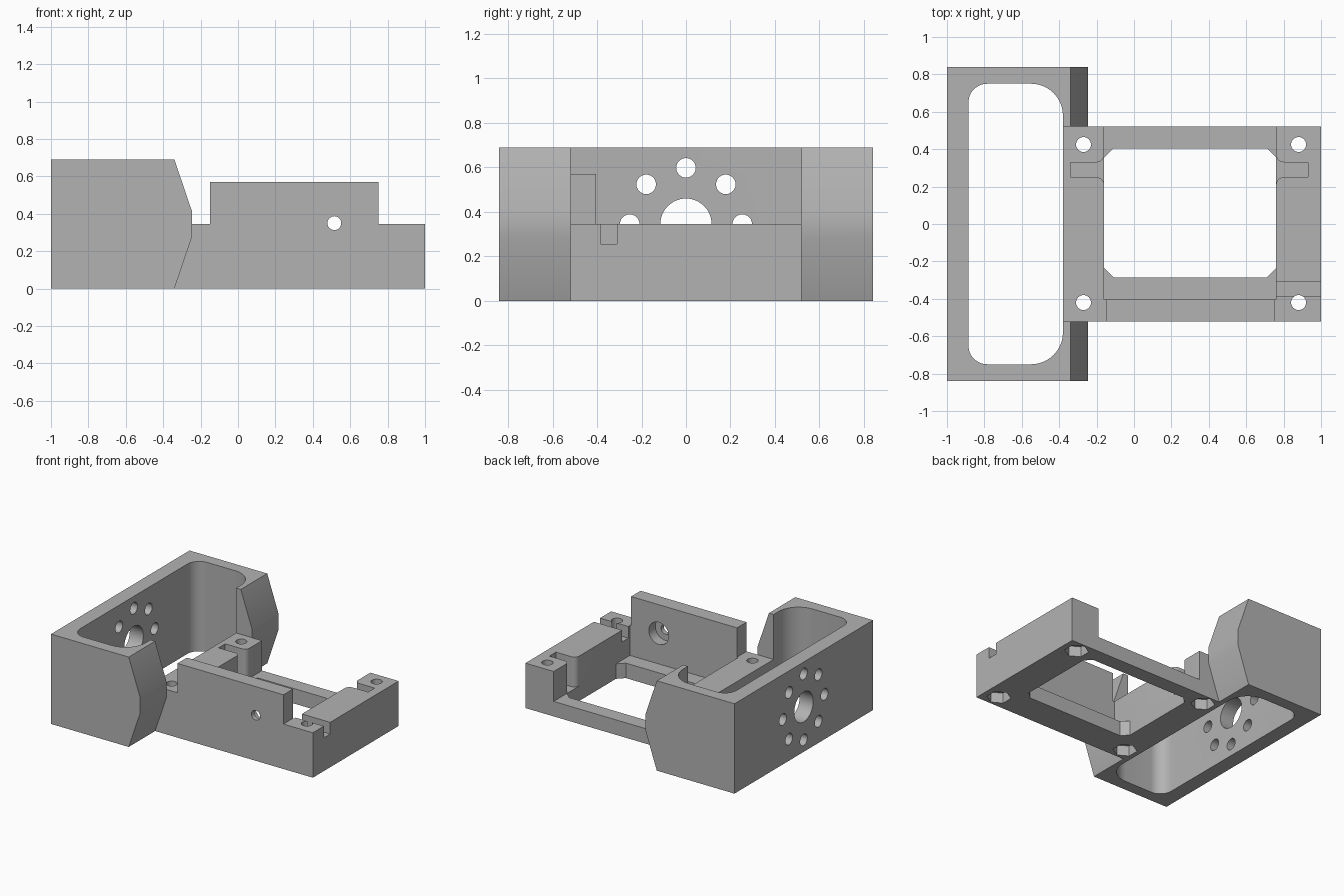
import bpy, bmesh, math
from mathutils import Vector

if "Cube" in bpy.data.objects:
    bpy.data.objects.remove(bpy.data.objects["Cube"])

grey = bpy.data.materials.new("plain grey")
grey.diffuse_color = (0.45, 0.45, 0.45, 1)
grey.use_nodes = True
grey.node_tree.nodes["Principled BSDF"].inputs["Base Color"].default_value = grey.diffuse_color


def prism(name, pts, axis, lo, hi):
    """Extrude a 2D outline along an axis; y outlines are (x, z), x are (y, z), z are (x, y)."""
    place = {"x": lambda a, b, c: (c, a, b),
             "y": lambda a, b, c: (a, c, b),
             "z": lambda a, b, c: (a, b, c)}[axis]
    bm = bmesh.new()
    face = bm.faces.new([bm.verts.new(place(a, b, lo)) for a, b in pts])
    out = bmesh.ops.extrude_face_region(bm, geom=[face])
    verts = [g for g in out["geom"] if isinstance(g, bmesh.types.BMVert)]
    bmesh.ops.translate(bm, verts=verts, vec=Vector(place(0, 0, hi - lo)))
    bmesh.ops.recalc_face_normals(bm, faces=bm.faces)
    me = bpy.data.meshes.new(name)
    bm.to_mesh(me)
    bm.free()
    me.materials.append(grey)
    ob = bpy.data.objects.new(name, me)
    bpy.context.collection.objects.link(ob)
    return ob


def rect(x0, x1, y0, y1):
    return [(x0, y0), (x1, y0), (x1, y1), (x0, y1)]


def arc(cx, cy, r, a0, a1, n=12):
    return [(cx + r * math.cos(math.radians(a0 + (a1 - a0) * i / n)),
             cy + r * math.sin(math.radians(a0 + (a1 - a0) * i / n))) for i in range(n + 1)]


def disc(cx, cy, r, n=32, turn=0):
    return arc(cx, cy, r, turn, turn + 360, n)[:-1]


def combine(body, other, mode):
    bpy.context.view_layer.objects.active = body
    m = body.modifiers.new("join", "BOOLEAN")
    m.operation, m.solver, m.object = mode, "EXACT", other
    bpy.ops.object.modifier_apply(modifier=m.name)
    bpy.data.objects.remove(other)


# Tall end housing with angled cheeks
body = prism("servo_bracket", [(-1, 0), (-.34, 0), (-.245, .28), (-.245, .41), (-.34, .69), (-1, .69)],
             "y", -.84, .84)


def cut(pts, axis, lo, hi):
    combine(body, prism("cutter", pts, axis, lo, hi), "DIFFERENCE")


# Gap between the cheeks
cut(rect(-.6, 0, -.52, .52), "z", -.1, 1)

# Frame block with the raised front wall
frame = prism("frame", [(-.6, 0), (1, 0), (1, .345), (.75, .345), (.75, .57), (-.15, .57),
                        (-.15, .345), (-.6, .345)], "y", -.52, .52)
combine(body, frame, "UNION")

# Rounded cavity through the housing
cut(arc(-.785, -.65, .10, 180, 270) + arc(-.55, -.58, .17, 270, 360)
    + arc(-.55, .58, .17, 0, 90) + arc(-.785, .65, .10, 90, 180), "z", -.1, 1)

# Recess above the ledges, then the chamfered opening
cut(rect(-.16, .76, -.405, .8), "z", .115, 1)
c = .05
cut([(-.16 + c, -.285), (.76 - c, -.285), (.76, -.285 + c), (.76, .405 - c),
     (.76 - c, .405), (-.16 + c, .405), (-.16, .405 - c), (-.16, -.285 + c)], "z", -.1, .2)

# Flared slots beside the rear posts
for edge, end, s in ((-.16, -.34, -1), (.76, .93, 1)):
    top = [(edge + s * (.04 - .04 * math.sin(t)), .37 - .04 * math.cos(t))
           for t in [math.pi / 2 * i / 6 for i in range(7)]]
    low = [(x, .58 - y) for x, y in reversed(top)]
    inner = edge - s * .1
    cut([(end, .33)] + top + [(inner, top[-1][1]), (inner, low[0][1])] + low + [(end, .25)],
        "z", .115, 1)

# Cable groove in the right block
cut(rect(-.385, -.31, .255, .6), "x", .7, 1.1)

# Screw holes with hexagonal nut pockets underneath
for x in (-.27, .88):
    for y in (-.42, .425):
        cut(disc(x, y, .04), "z", -.1, .5)
        cut(disc(x, y, .085, 6, 30), "z", -.1, .08)

# Hub hole and the ring of eight small holes
cut(disc(0, .345, .115, 48), "x", -1.1, -.8)
for i in range(8):
    a = math.radians(45 * i)
    cut(disc(.253 * math.cos(a), .345 + .253 * math.sin(a), .044, 24), "x", -1.1, -.8)

# Counterbored hole in the front wall
cut(disc(.515, .35, .037), "y", -.7, -.3)
cut(disc(.515, .35, .085), "y", -.485, -.3)

bpy.ops.object.select_all(action="DESELECT")
body.select_set(True)
bpy.context.view_layer.objects.active = body
bpy.ops.object.shade_smooth_by_angle(angle=math.radians(30))
